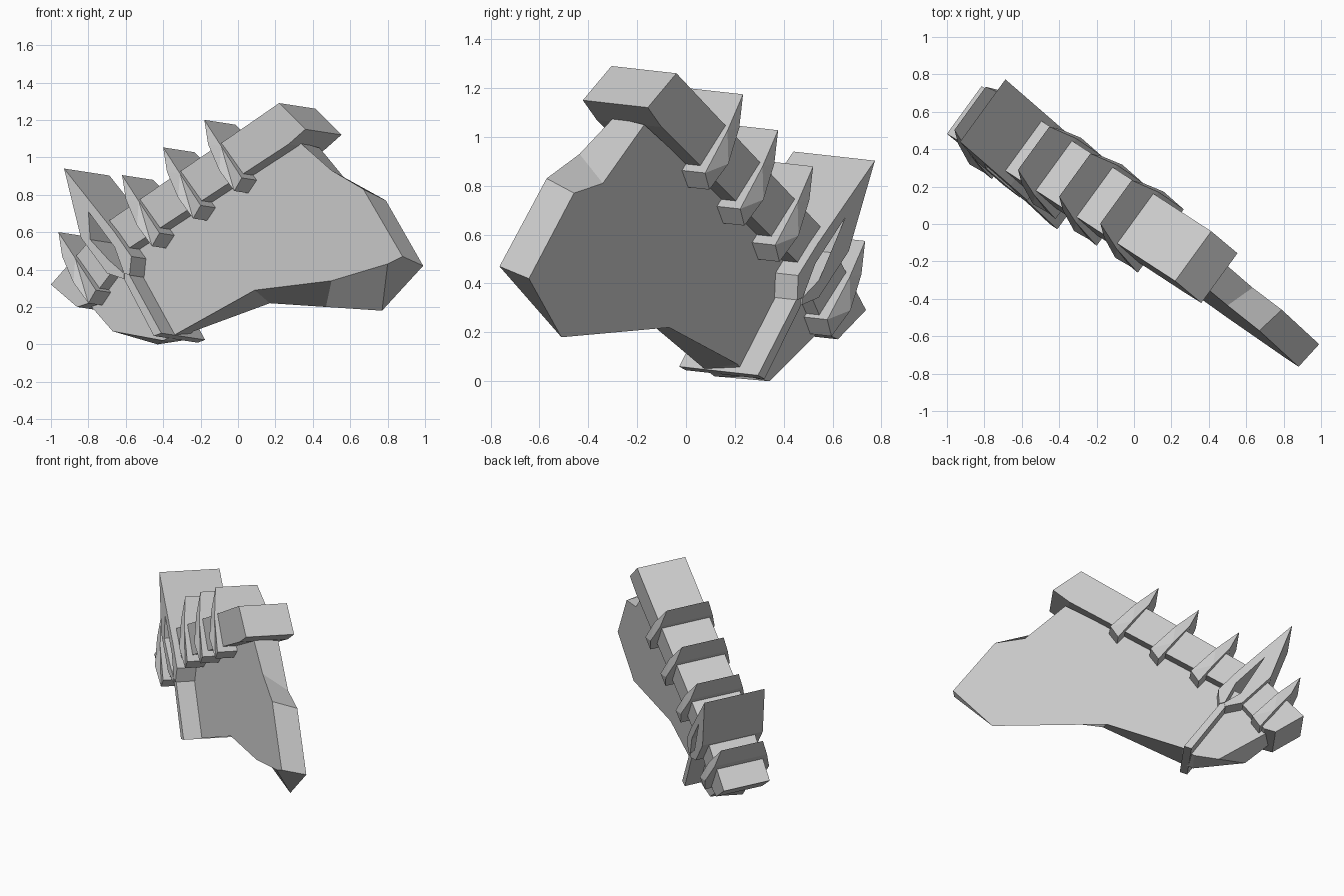
import bpy, bmesh
from mathutils import Vector

if "Cube" in bpy.data.objects:
    bpy.data.objects.remove(bpy.data.objects["Cube"])

# Local frame of the tilted slab: E1 along it, E3 up it, W through its thickness
W = Vector((0.585, 0.805, -0.09)).normalized()
E1 = Vector((0.809, -0.588, 0.0)).normalized()
E3 = E1.cross(W)
MID = -0.068

mat = bpy.data.materials.new("light grey")
mat.diffuse_color = (0.6, 0.6, 0.6, 1)
mat.use_nodes = True
mat.node_tree.nodes["Principled BSDF"].inputs["Base Color"].default_value = mat.diffuse_color


def plane_coords(x, z, s):
    """Front-view x, z of a point at depth s -> coordinates within the slab plane."""
    q = (z - W.z * s) / E3.z
    p = (x - E3.x * q - W.x * s) / E1.x
    return p, q


def place(p, q, s):
    return E1 * p + E3 * q + W * s


def loft(name, near, far):
    """Solid between two outlines with the same number of points."""
    bm = bmesh.new()
    a = [bm.verts.new(v) for v in near]
    b = [bm.verts.new(v) for v in far]
    n = len(a)
    caps = [bm.faces.new(a), bm.faces.new(b[::-1])]
    for i in range(n):
        j = (i + 1) % n
        bm.faces.new((a[j], a[i], b[i], b[j]))
    bmesh.ops.triangulate(bm, faces=caps)
    bmesh.ops.recalc_face_normals(bm, faces=bm.faces)
    me = bpy.data.meshes.new(name)
    bm.to_mesh(me)
    bm.free()
    me.materials.append(mat)
    ob = bpy.data.objects.new(name, me)
    bpy.context.collection.objects.link(ob)
    return ob


def mirrored(name, pts, half=None, off=(0, 0)):
    """Solid symmetric about the mid plane, from its outline in the front view."""
    near, far = [], []
    for pt in pts:
        h = half if half else pt[2]
        p, q = plane_coords(pt[0] + off[0], pt[1] + off[1], MID - h)
        near.append(place(p, q, MID - h))
        far.append(place(p, q, MID + h))
    return loft(name, near, far)


# Main blade slab, with a bevelled lower edge
near = [(.88, .47), (.67, .83), (.5, .93), (.33, 1.08), (-.88, .33), (-.80, .22),
        (-.67, .07), (-.40, .02), (-.34, .05), (.09, .29), (.5, .34), (.8, .43)]
far = [(.99, .42), (.79, .77), (.634, .81), (.437, 1.05), (-.78, .31), (-.66, .19),
       (-.43, 0.0), (-.30, .02), (-.237, .07), (.17, .22), (.47, .20), (.77, .18)]
loft("blade",
     [place(*plane_coords(x, z, -.142), -.142) for x, z in near],
     [place(*plane_coords(x, z, .024), .024) for x, z in far])

# Spine bars
mirrored("main_spine_bar",
         [(.22, 1.29), (.36, 1.15), (.27, 1.07), (-.59, .51), (-.72, .64)], .165)
mirrored("rear_spine_bar",
         [(-1.0, .32), (-.78, .57), (-.65, .42), (-.80, .22), (-.86, .20)], .158)

# Repeating fins across the spine
fin = [(-.18, 1.20, .143), (-.09, 1.06, .19), (.02, .89, .21),
       (-.02, .82, .20), (-.10, .93, .22), (-.16, 1.07, .18)]
for i, off in enumerate([(0, 0), (-.22, -.147), (-.44, -.295), (-.78, -.60)]):
    mirrored(f"fin_{i + 1}", fin, off=off)

# Tall plate split around a diamond opening, with a band running down the blade
mirrored("tall_plate_front",
         [(-.93, .94), (-.66, .60), (-.57, .47), (-.58, .37), (-.61, .38),
          (-.66, .52), (-.80, .71)], .207)
mirrored("tall_plate_rear",
         [(-.93, .94), (-.80, .71), (-.79, .56), (-.69, .45), (-.61, .38),
          (-.61, .35), (-.70, .38), (-.84, .57)], .207)
mirrored("band",
         [(-.61, .35), (-.61, .38), (-.58, .37), (-.41, .06), (-.45, .045)], .2)
